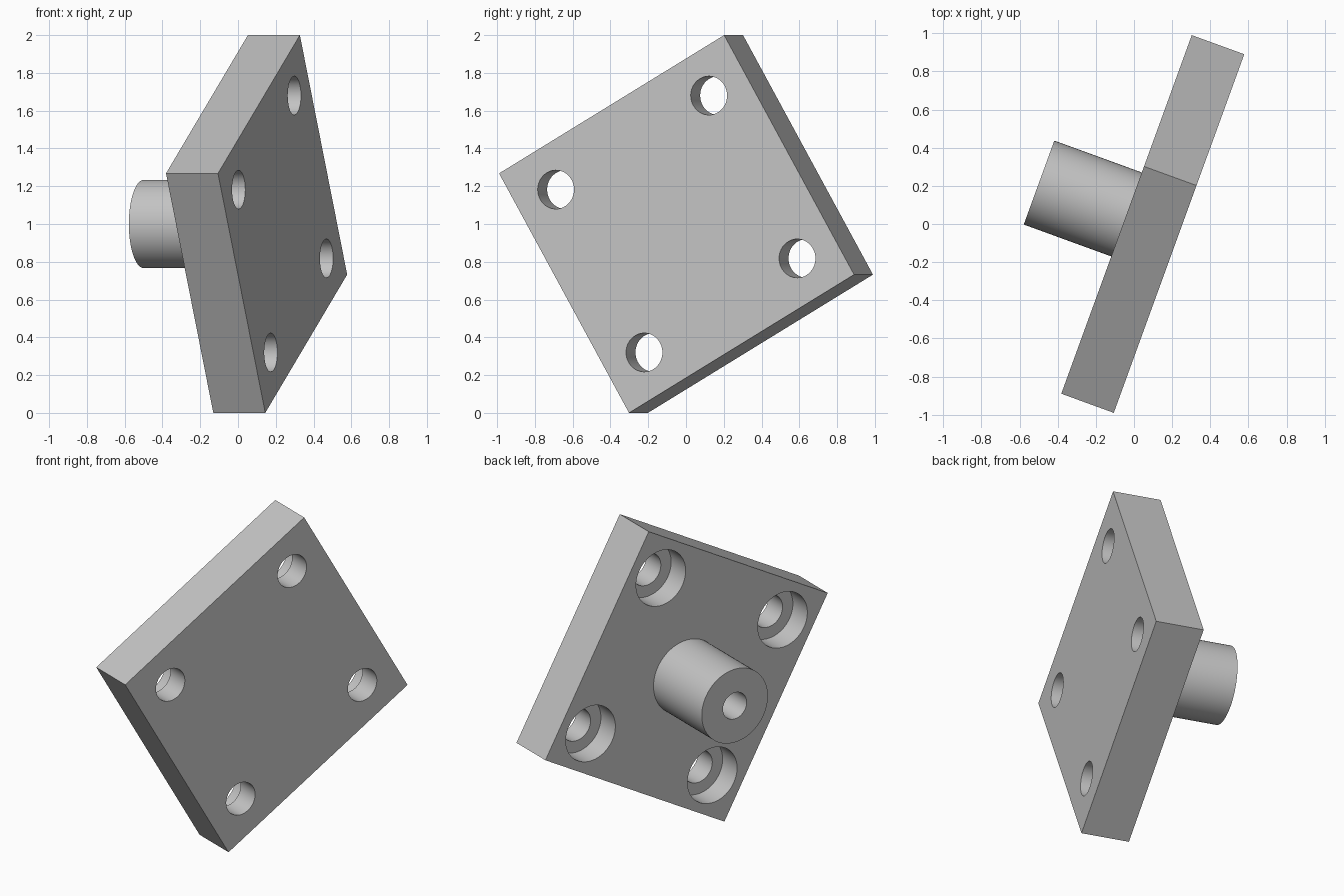
import bpy, bmesh
from math import radians, pi
from mathutils import Matrix, Vector

if "Cube" in bpy.data.objects:
    bpy.data.objects.remove(bpy.data.objects["Cube"])

SIDE = 1.464
THICK = SIDE * 0.2
HOLE_OFFSET = SIDE * 0.34
HOLE_R, BORE_R = SIDE * 0.07, SIDE * 0.12
BOSS_R, BOSS_LEN = SIDE * 0.16, SIDE / 3
SOCKET_R, SOCKET_DEPTH = 0.084, 0.44

# Local frame: +x is the plain face's normal, and the plain face lies at x = 0
PLACE = (Matrix.Translation((0.236, -0.05, 1.0))
         @ Matrix.Rotation(radians(-20), 4, 'Z')
         @ Matrix.Rotation(radians(30), 4, 'X'))

grey = bpy.data.materials.new("plain grey")
grey.use_nodes = True
colour = (0.55, 0.55, 0.55, 1)
grey.diffuse_color = colour
grey.node_tree.nodes["Principled BSDF"].inputs["Base Color"].default_value = colour


def make_object(name, bm):
    bmesh.ops.recalc_face_normals(bm, faces=bm.faces)
    mesh = bpy.data.meshes.new(name)
    bm.to_mesh(mesh)
    bm.free()
    mesh.materials.append(grey)
    obj = bpy.data.objects.new(name, mesh)
    bpy.context.collection.objects.link(obj)
    return obj


def lathe(name, profile, y=0, z=0, steps=64):
    """Spin (x, radius) points round the x axis, then shift in y and z."""
    bm = bmesh.new()
    verts = [bm.verts.new((x, r, 0)) for x, r in profile]
    edges = [bm.edges.new(pair) for pair in zip(verts, verts[1:])]
    bmesh.ops.spin(bm, geom=verts + edges, cent=(0, 0, 0), axis=(1, 0, 0),
                   angle=2 * pi, steps=steps)
    bmesh.ops.remove_doubles(bm, verts=bm.verts, dist=1e-4)
    bmesh.ops.translate(bm, verts=bm.verts, vec=Vector((0, y, z)))
    return make_object(name, bm)


def finish(obj):
    obj.matrix_world = PLACE
    bpy.ops.object.select_all(action='DESELECT')
    obj.select_set(True)
    bpy.context.view_layer.objects.active = obj
    bpy.ops.object.shade_smooth_by_angle(angle=radians(30))


# Square plate
bm = bmesh.new()
bmesh.ops.create_cube(bm, size=1)
bmesh.ops.scale(bm, verts=bm.verts, vec=(THICK, SIDE, SIDE))
bmesh.ops.translate(bm, verts=bm.verts, vec=(-THICK / 2, 0, 0))
plate = make_object("plate", bm)

# Four counterbored screw holes, wide on the boss side
over = 0.05
hole_profile = [(over, 0), (over, HOLE_R), (-THICK / 2, HOLE_R),
                (-THICK / 2, BORE_R), (-THICK - over, BORE_R), (-THICK - over, 0)]
for sy in (-1, 1):
    for sz in (-1, 1):
        cutter = lathe("hole_cutter", hole_profile, sy * HOLE_OFFSET, sz * HOLE_OFFSET)
        cutter.hide_render = True
        mod = plate.modifiers.new("screw_hole", 'BOOLEAN')
        mod.operation = 'DIFFERENCE'
        mod.solver = 'EXACT'
        mod.object = cutter
        bpy.context.view_layer.objects.active = plate
        bpy.ops.object.modifier_apply(modifier=mod.name)
        bpy.data.objects.remove(cutter)
finish(plate)

# Round boss with a blind socket, rooted slightly inside the plate
end = -THICK - BOSS_LEN
boss = lathe("boss", [(-THICK + 0.02, 0), (-THICK + 0.02, BOSS_R), (end, BOSS_R),
                      (end, SOCKET_R), (end + SOCKET_DEPTH, SOCKET_R),
                      (end + SOCKET_DEPTH, 0)])
finish(boss)
